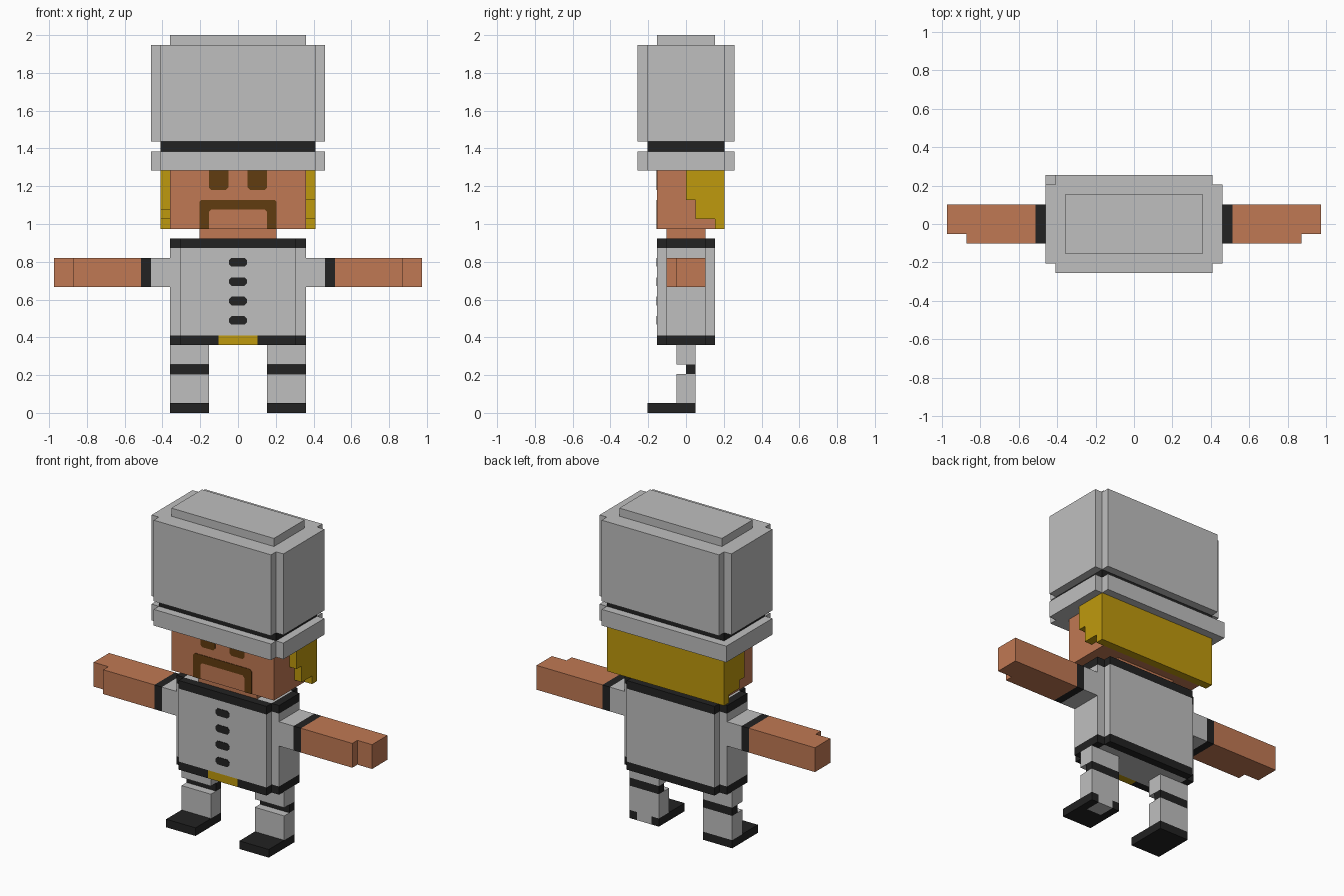
import bpy, bmesh

cube = bpy.data.objects.get("Cube")
if cube:
    bpy.data.objects.remove(cube, do_unlink=True)

U = 2 / 39  # one block


def material(name, rgb):
    m = bpy.data.materials.new(name)
    m.use_nodes = True
    m.diffuse_color = (*rgb, 1)
    bsdf = next(n for n in m.node_tree.nodes if n.type == 'BSDF_PRINCIPLED')
    bsdf.inputs["Base Color"].default_value = (*rgb, 1)
    return m


WHITE = material("cloth_grey", (0.52, 0.52, 0.52))
BLACK = material("black_trim", (0.016, 0.016, 0.016))
SKIN = material("skin", (0.53, 0.19, 0.087))
GOLD = material("golden_yellow", (0.52, 0.32, 0.004))
BROWN = material("dark_brown", (0.12, 0.045, 0.005))


def prism(name, mat, parts, t0, t1, axis='z'):
    """Extrude one or more outlines (in blocks) from t0 to t1 along an axis."""
    place = {'x': lambda a, b, t: (t, a, b),
             'y': lambda a, b, t: (a, t, b),
             'z': lambda a, b, t: (a, b, t)}[axis]
    bm = bmesh.new()
    for pts in parts:
        lo, hi = ([bm.verts.new([c * U for c in place(a, b, t)]) for a, b in pts]
                  for t in (t0, t1))
        bm.faces.new(lo)
        bm.faces.new(hi)
        for i in range(len(pts)):
            j = (i + 1) % len(pts)
            bm.faces.new((lo[i], lo[j], hi[j], hi[i]))
    bmesh.ops.recalc_face_normals(bm, faces=bm.faces)
    me = bpy.data.meshes.new(name)
    bm.to_mesh(me)
    bm.free()
    me.materials.append(mat)
    ob = bpy.data.objects.new(name, me)
    bpy.context.collection.objects.link(ob)
    return ob


def rect(a0, a1, b0, b1):
    return [(a0, b0), (a1, b0), (a1, b1), (a0, b1)]


def box(name, mat, x0, x1, y0, y1, z0, z1):
    return prism(name, mat, [rect(x0, x1, y0, y1)], z0, z1)


def notched(x, y):
    """Rectangle outline with a one-block notch at each corner."""
    i, j = x - 1, y - 1
    return [(-x, -j), (-i, -j), (-i, -y), (i, -y), (i, -j), (x, -j),
            (x, j), (i, j), (i, y), (-i, y), (-i, j), (-x, j)]


def chamfered(x0, x1, z0, z1, c):
    return [(x0 + c, z0), (x1 - c, z0), (x1, z0 + c), (x1, z1 - c),
            (x1 - c, z1), (x0 + c, z1), (x0, z1 - c), (x0, z0 + c)]


# Hat
brim = notched(9, 5)
brim[-2:] = [(-9, 5)]            # back corner is full
brim.pop(-2)                     # drop the notch shoulder beside it
prism("hat_brim", WHITE, [brim], 25, 27)
box("hat_band", BLACK, -8, 8, -4, 4, 27, 28)
prism("hat_crown", WHITE, [notched(9, 5)], 28, 38)
box("hat_top", WHITE, -7, 7, -3, 3, 38, 39)

# Head and hair
box("head", SKIN, -7, 7, -3, 3, 19, 25)
box("neck", SKIN, -4, 4, -2, 2, 18, 19)
box("hair_back", GOLD, -8, 8, 3, 4, 19, 25)
for side, s, step in (("left", 1, 22), ("right", -1, 21)):
    prism("hair_" + side, GOLD, [[(0, 25), (0, step), (1, step), (1, 20),
                                  (3, 20), (3, 25)]], 7 * s, 8 * s, 'x')

# Painted face
FRONT = (-3.06, -2.98)
c = 0.25
for side, s in (("left", 1), ("right", -1)):
    eye = [(1, 25), (1, 23 + c), (1 + c, 23), (3 - c, 23), (3, 23 + c), (3, 25)]
    prism("eye_" + side, BROWN, [[(s * x, z) for x, z in eye]], *FRONT, 'y')
half = [(4, 19), (4, 22 - c), (4 - c, 22)]
inner = [(3 - c, 21), (3, 21 - c), (3, 19)]
outline = half + [(-x, z) for x, z in reversed(half)]
outline += [(-x, z) for x, z in reversed(inner)] + inner
prism("moustache", BROWN, [outline], *FRONT, 'y')

# Torso with collar and belt wrapped around its core
prism("torso", WHITE, [notched(7, 3)], 8, 17)
box("torso_core_top", WHITE, -6, 6, -2, 2, 17, 18)
box("torso_core_bottom", WHITE, -6, 6, -2, 2, 7, 8)
sides = [rect(-7, -6, -2, 2), rect(6, 7, -2, 2), rect(-6, 6, 2, 3)]
prism("collar", BLACK, sides + [rect(-6, 6, -3, -2)], 17, 18)
prism("belt", BLACK, sides + [rect(-6, -2, -3, -2), rect(2, 6, -3, -2)], 7, 8)
box("belt_buckle", GOLD, -2, 2, -3, -2, 7, 8)
for i in range(4):
    z = 9.55 + 2 * i
    prism("button_%d" % (i + 1), BLACK,
          [chamfered(-0.95, 0.95, z - 0.45, z + 0.45, 0.28)], *FRONT, 'y')

# Arms and legs
for side, s in (("left", 1), ("right", -1)):
    def limb(name, mat, x0, x1, *rest):
        lo, hi = sorted((s * x0, s * x1))
        return box(name + "_" + side, mat, lo, hi, *rest)

    limb("sleeve", WHITE, 7, 9, -2, 2, 13, 16)
    limb("cuff", BLACK, 9, 10, -2, 2, 13, 16)
    prism("arm_" + side, SKIN, [[(s * x, y) for x, y in (
        (10, -2), (17, -2), (17, -1), (19, -1), (19, 2), (10, 2))]], 13, 16)

    limb("upper_leg", WHITE, 3, 7, -1, 1, 5, 7)
    limb("knee_band", BLACK, 3, 7, 0, 1, 4, 5)
    limb("lower_leg", WHITE, 3, 7, -1, 1, 1, 4)

# Shoes; the left one is open at the heel
box("shoe_right", BLACK, -7, -3, -4, 1, 0, 1)
prism("shoe_left", BLACK, [[(3, -4), (7, -4), (7, 1), (6, 1), (6, -1),
                            (4, -1), (4, 1), (3, 1)]], 0, 1)
box("heel_left", WHITE, 4, 6, -1, 1, 0, 1)
